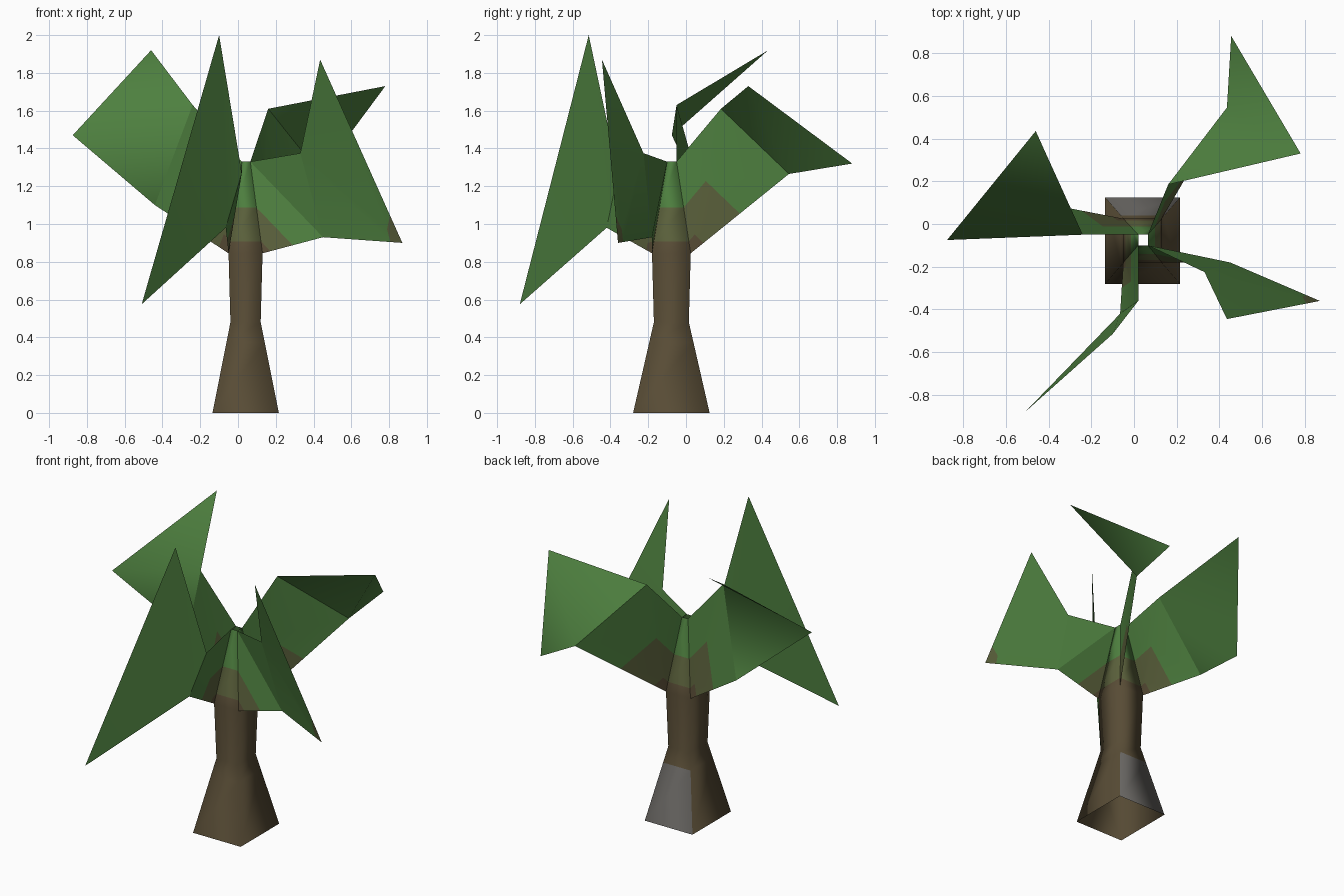
import bpy, bmesh, math
from mathutils import Vector

if "Cube" in bpy.data.objects:
    bpy.data.objects.remove(bpy.data.objects["Cube"])


def material(name, rgb):
    m = bpy.data.materials.new(name)
    m.diffuse_color = (*rgb, 1)
    m.use_nodes = True
    m.node_tree.nodes["Principled BSDF"].inputs["Base Color"].default_value = m.diffuse_color
    return m


MATS = [material("bark_brown", (0.097, 0.072, 0.036)),
        material("olive_blend", (0.103, 0.118, 0.044)),
        material("leaf_green", (0.076, 0.215, 0.05)),
        material("stone_grey", (0.145, 0.138, 0.128))]
BARK, OLIVE, GREEN, GREY = range(4)


def build(name, faces):
    """faces: list of (points, colour index)."""
    bm = bmesh.new()
    for pts, col in faces:
        bm.faces.new([bm.verts.new(p) for p in pts]).material_index = col
    bmesh.ops.remove_doubles(bm, verts=bm.verts[:], dist=0.0005)
    me = bpy.data.meshes.new(name)
    bm.to_mesh(me)
    bm.free()
    for m in MATS:
        me.materials.append(m)
    ob = bpy.data.objects.new(name, me)
    bpy.context.collection.objects.link(ob)
    bpy.ops.object.select_all(action='DESELECT')
    ob.select_set(True)
    bpy.context.view_layer.objects.active = ob
    bpy.ops.object.shade_smooth_by_angle(angle=math.radians(120))


def ring(x0, x1, y0, y1, z):
    return [Vector(p) for p in ((x0, y0, z), (x1, y0, z), (x1, y1, z), (x0, y1, z))]


# colour bands along an edge: bark to leaf, and a leaf's withered tip
TRUNK_FADE = ((0, 0.13, BARK), (0.13, 0.5, OLIVE), (0.5, 1, GREEN))
TIP_FADE = ((0, 0.15, OLIVE), (0.15, 1, GREEN))


def fade(a, b, p, q, bands=TRUNK_FADE):
    """Strip from edge a-b to edge p-q, cut into colour bands."""
    out = []
    for t0, t1, col in bands:
        pts = [a.lerp(p, t0), b.lerp(q, t0), b.lerp(q, t1), a.lerp(p, t1)]
        if (pts[0] - pts[1]).length < 1e-6:
            pts.pop(0)
        out.append((pts, col))
    return out


# trunk: flared square tube tapering to the crown, grey patch low on the back
foot = ring(-0.135, 0.216, -0.28, 0.125, 0)
waist = ring(-0.04, 0.12, -0.17, 0.015, 0.48)
collar = ring(-0.05, 0.13, -0.18, 0.025, 0.845)
crown = ring(0.02, 0.065, -0.10, -0.05, 1.33)
patch = [a.lerp(b, 0.78) for a, b in zip(foot, waist)]
trunk = []
for k in range(4):
    j = (k + 1) % 4
    for low, high in ((foot, patch), (patch, waist), (waist, collar)):
        col = GREY if k == 2 and low is foot else BARK
        trunk.append(([low[k], low[j], high[j], high[k]], col))
    trunk += fade(collar[k], collar[j], crown[k], crown[j])
build("trunk", trunk)


def leaf(name, k, inner_low, outer_low, outer_top, inner_top,
         peaked=True, fold_up=False, tip=False):
    """Single sheet growing from one trunk corner, ending in a blade."""
    il, ol, ot, it = (Vector(p) for p in (inner_low, outer_low, outer_top, inner_top))
    base, top = collar[k], crown[k]
    if peaked:      # stem folded from the collar to the blade's upper corner
        faces = fade(base, base, it, il) + fade(base, base, top, it)
    else:           # stem folded from the crown to the blade's lower corner
        faces = fade(base, base, top, il) + [([top, it, il], GREEN)]
    if tip:
        faces += fade(ol, ol, il, it, TIP_FADE) + fade(ol, ol, it, ot, TIP_FADE)
    elif fold_up:
        faces += [([ol, il, it], GREEN), ([ol, it, ot], GREEN)]
    else:
        faces += [([il, it, ot], GREEN), ([il, ot, ol], GREEN)]
    build(name, faces)


leaf("front_leaf", 0, (-0.065, -0.42, 0.98), (-0.51, -0.88, 0.575),
     (-0.10, -0.515, 2.0), (0.02, -0.36, 1.27))
leaf("right_leaf", 1, (0.45, -0.18, 0.93), (0.87, -0.36, 0.90),
     (0.435, -0.445, 1.87), (0.33, -0.225, 1.375), peaked=False, tip=True)
leaf("back_leaf", 2, (0.435, 0.545, 1.265), (0.455, 0.88, 1.32),
     (0.78, 0.33, 1.73), (0.16, 0.185, 1.61))
leaf("left_leaf", 3, (-0.44, 0.10, 1.10), (-0.875, -0.075, 1.47),
     (-0.46, 0.435, 1.92), (-0.24, -0.05, 1.63), fold_up=True)
